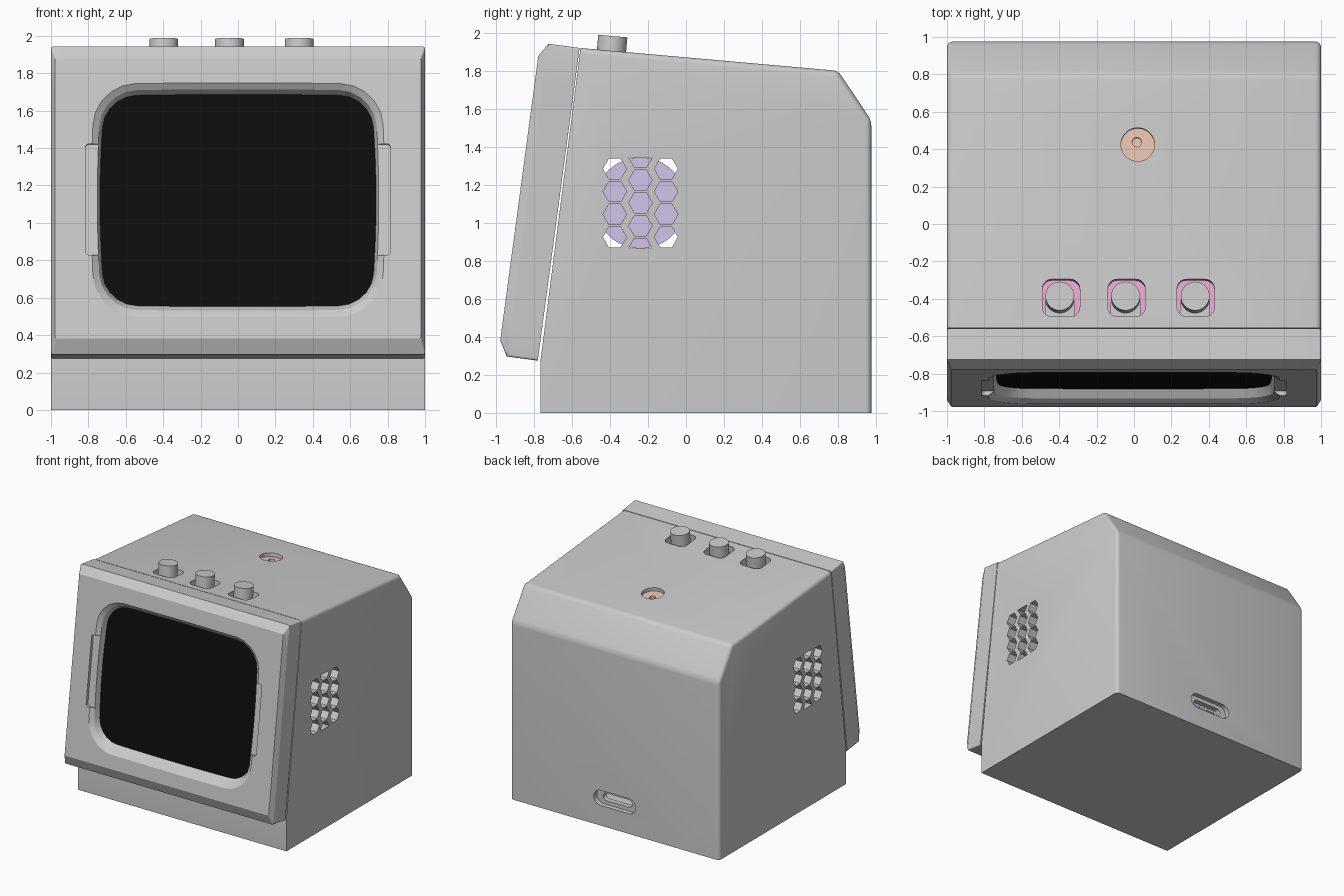
import bpy, bmesh, math
from mathutils import Matrix, Vector

if "Cube" in bpy.data.objects:
    bpy.data.objects.remove(bpy.data.objects["Cube"])

SLOPE = math.atan2(0.12, 1.36)


def ring(hw, hh, r, w=0, cy=0, seg=5, side=0, bulge=0):
    """Rounded rectangle, optionally with barrel-shaped sides."""
    arcs = []
    for k, (sx, sy) in enumerate(((1, 1), (-1, 1), (-1, -1), (1, -1))):
        arcs.append([Vector((sx * (hw - r) + r * math.cos((k + i / seg) * math.pi / 2),
                             sy * (hh - r) + r * math.sin((k + i / seg) * math.pi / 2)))
                     for i in range(seg + 1)])
    pts = []
    for k in range(4):
        a, b = arcs[k][-1], arcs[(k + 1) % 4][0]
        pts += arcs[k] + [a.lerp(b, j / (side + 1)) for j in range(1, side + 1)]
    return [(p.x * (1 + bulge * (1 - (p.y / hh) ** 2)),
             p.y * (1 + bulge * 0.4 * (1 - (p.x / hw) ** 2)) + cy, w) for p in pts]


def circle(r, n=40, cx=0, cy=0):
    return [(cx + r * math.cos(2 * math.pi * i / n), cy + r * math.sin(2 * math.pi * i / n)) for i in range(n)]


def add_loft(bm, rings, mat):
    vs = [[bm.verts.new(mat @ Vector(p)) for p in r] for r in rings]
    n = len(vs[0])
    for a, b in zip(vs, vs[1:]):
        for i in range(n):
            bm.faces.new((a[i], a[(i + 1) % n], b[(i + 1) % n], b[i]))
    bm.faces.new(vs[0][::-1])
    bm.faces.new(vs[-1])


def finish(name, bm, color=None):
    bmesh.ops.recalc_face_normals(bm, faces=bm.faces)
    me = bpy.data.meshes.new(name)
    bm.to_mesh(me)
    bm.free()
    ob = bpy.data.objects.new(name, me)
    bpy.context.collection.objects.link(ob)
    if color:
        m = bpy.data.materials.new(name + "_colour")
        m.diffuse_color = (*color, 1)
        m.use_nodes = True
        m.node_tree.nodes["Principled BSDF"].inputs["Base Color"].default_value = m.diffuse_color
        me.materials.append(m)
    return ob


def loft(name, rings, mat, color=None):
    bm = bmesh.new()
    add_loft(bm, rings, mat)
    return finish(name, bm, color)


def prism(name, pts, a, b, mat, color=None):
    return loft(name, [[(p[0], p[1], w) for p in pts] for w in (a, b)], mat, color)


def cut(ob, cutter):
    cutter.hide_render = True
    mod = ob.modifiers.new("cut", 'BOOLEAN')
    mod.operation = 'DIFFERENCE'
    mod.solver = 'EXACT'
    mod.object = cutter
    bpy.context.view_layer.objects.active = ob
    bpy.ops.object.modifier_apply(modifier=mod.name)
    bpy.data.objects.remove(cutter)


def on_top(x, y):
    return Matrix.Translation((x, y, 1.92 - (y + 0.56) * math.tan(SLOPE))) @ Matrix.Rotation(-SLOPE, 4, 'X')


# Frames: sideways extrusion, back wall, tilted front
SIDE = Matrix(((0, 0, 1, 0), (1, 0, 0, 0), (0, 1, 0, 0), (0, 0, 0, 1)))
BACK = Matrix(((-1, 0, 0, 0), (0, 0, 1, 0.975), (0, 1, 0, 0.24), (0, 0, 0, 1)))
FRONT = Matrix.Translation((0, -0.78, 0.275)) @ Matrix.Rotation(math.acos(0.1326), 4, 'X')

# Case: extruded side profile with rounded rear and top edges
profile = [(-0.765, 0), (0.975, 0), (0.975, 1.54), (0.80, 1.80), (-0.555, 1.92), (-0.765, 0.28)]
bm = bmesh.new()
add_loft(bm, [[(y, z, x) for y, z in profile] for x in (-1, 1)], SIDE)
soft = [e for e in bm.edges if max(v.co.z for v in e.verts) > 1.5 and max(v.co.y for v in e.verts) > 0.7]
bmesh.ops.recalc_face_normals(bm, faces=bm.faces)
bmesh.ops.bevel(bm, geom=soft, offset=0.03, segments=4, profile=0.5, affect='EDGES')
case = finish("case", bm)

# Hollow interior
inner = [(-0.69, 0.08), (0.89, 0.08), (0.89, 1.5), (0.76, 1.715), (-0.5, 1.83), (-0.69, 0.3)]
cut(case, prism("cavity", inner, -0.92, 0.92, SIDE))

# Honeycomb vents through both sides
bm = bmesh.new()
for col in (-1, 0, 1):
    for row in ((-1.5, -0.5, 0.5, 1.5) if col else (-2, -1, 0, 1, 2)):
        pts = circle(0.062, 6)
        if abs(row) == 2:
            pts = [p for p in pts if p[1] * row < 0.001]
        cy, cz = -0.24 + col * 0.135, 1.105 + row * 0.12
        add_loft(bm, [[(p[0] + cy, p[1] + cz, x) for p in pts] for x in (-1.1, 1.1)], SIDE)
cut(case, finish("vent_cutter", bm))

# Rear port: shallow recess and inner slot
cut(case, prism("port_recess", ring(0.20, 0.065, 0.064), -0.04, 0.1, BACK))
cut(case, prism("port_slot", ring(0.14, 0.032, 0.031), -0.2, 0.1, BACK))

# Buttons in rounded square openings
smooth = [case]
for i, (hole_x, x) in enumerate(((-0.39, -0.397), (-0.04, -0.045), (0.33, 0.327))):
    cut(case, prism("button_hole", ring(0.1, 0.1, 0.05), -0.2, 0.1, on_top(hole_x, -0.395)))
    smooth.append(prism(f"button_{i + 1}", circle(0.077), -0.13, 0.078, on_top(x, -0.392)))
    prism(f"button_base_{i + 1}", ring(0.08, 0.05, 0.01), -0.13, -0.08, on_top(x, -0.45))
prism("button_board", ring(0.55, 0.13, 0.02), -0.16, -0.11, on_top(-0.03, -0.395), (0.85, 0.4, 0.62))

# Sensor disc in the lid
cut(case, prism("sensor_hole", circle(0.09), -0.2, 0.1, on_top(0.02, 0.425)))
sensor = prism("sensor_disc", circle(0.092), -0.085, -0.03, on_top(0.02, 0.425), (0.82, 0.56, 0.45))
cut(sensor, prism("sensor_pinhole", circle(0.025, 24, -0.005, 0.015), -0.06, 0.1, on_top(0.02, 0.425)))
smooth.append(sensor)

# Round speaker behind the vents
smooth.append(prism("speaker", circle(0.24, 48, -0.24, 1.105), -0.75, 0.75, SIDE, (0.62, 0.56, 0.82)))

# Bezel: chamfered tilted frame with a barrel-shaped recess
N = 8
bezel = loft("bezel", [
    ring(1.0, 0.83, 0.012, 0, 0.83, side=N),
    ring(1.0, 0.83, 0.012, 0.165, 0.83, side=N),
    ring(0.978, 0.755, 0.012, 0.21, 0.835, side=N),
    ring(0.765, 0.625, 0.22, 0.21, 0.827, side=N, bulge=0.025),
    ring(0.73, 0.59, 0.19, 0.185, 0.83, side=N, bulge=0.03),
    ring(0.705, 0.555, 0.16, 0.12, 0.835, side=N, bulge=0.04)], FRONT)
cut(bezel, prism("bezel_notches", ring(0.815, 0.3, 0.02, cy=0.83), 0.185, 0.3, FRONT))
smooth.append(bezel)

# Screen
prism("screen", ring(0.725, 0.575, 0.165, cy=0.835, side=N, bulge=0.04), 0.1, 0.137, FRONT, (0.004, 0.004, 0.004))

for ob in smooth:
    bpy.ops.object.select_all(action='DESELECT')
    ob.select_set(True)
    bpy.context.view_layer.objects.active = ob
    bpy.ops.object.shade_smooth_by_angle(angle=math.radians(25))
